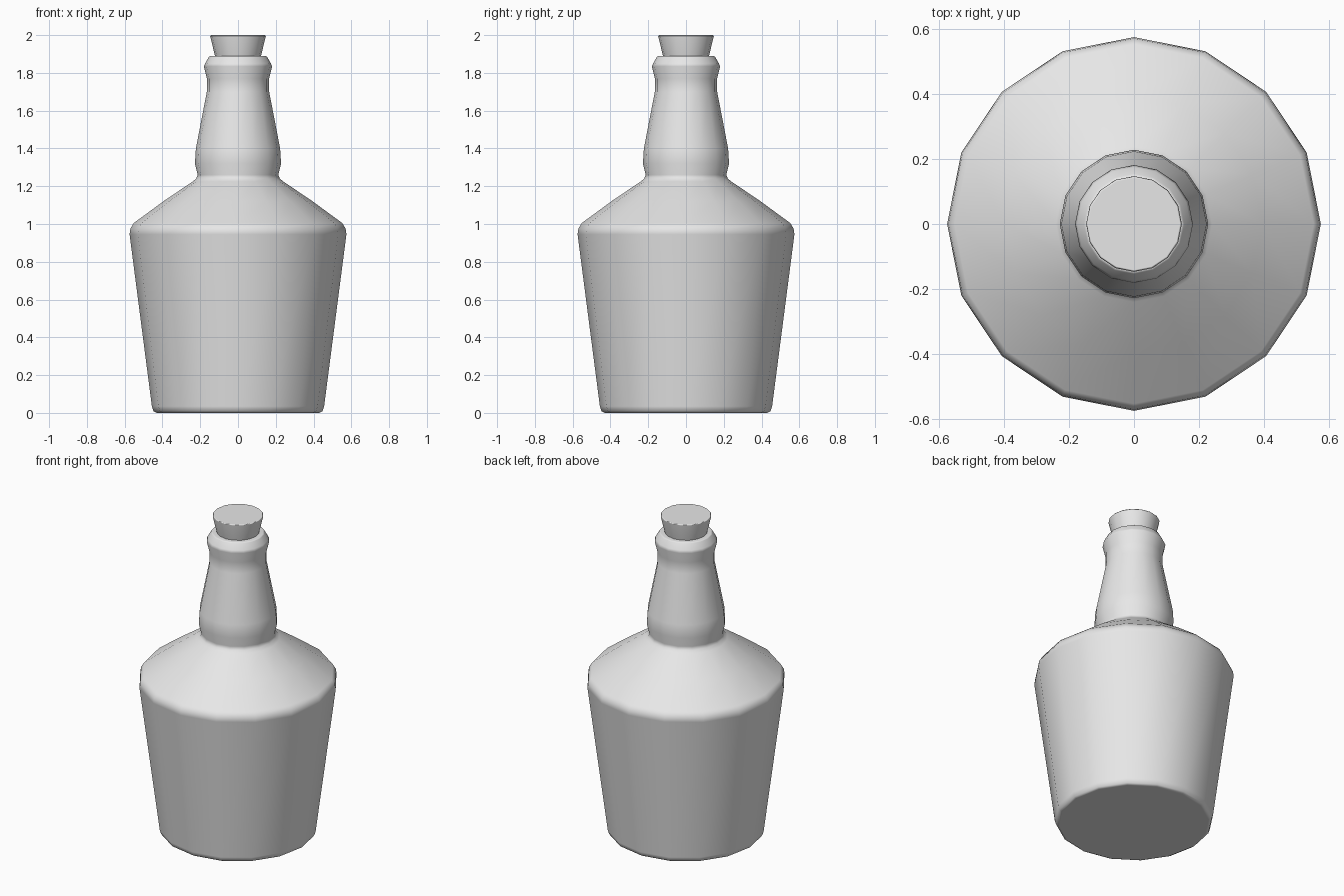
import bpy, bmesh
from math import cos, sin, tau

SIDES = 16

default = bpy.data.objects.get("Cube")
if default:
    bpy.data.objects.remove(default, do_unlink=True)

# One plain grey for the whole bottle
grey = bpy.data.materials.new("light_grey")
grey.use_nodes = True
colour = (0.8, 0.8, 0.8, 1)
grey.diffuse_color = colour
grey.node_tree.nodes["Principled BSDF"].inputs["Base Color"].default_value = colour


def lathe(name, profile):
    """Turn a (radius, height) profile into a closed, capped solid."""
    bm = bmesh.new()
    rings = []
    for r, z in profile:
        rings.append([bm.verts.new((r * cos(tau * i / SIDES), r * sin(tau * i / SIDES), z))
                      for i in range(SIDES)])
    for low, high in zip(rings, rings[1:]):
        for i in range(SIDES):
            j = (i + 1) % SIDES
            bm.faces.new((low[i], low[j], high[j], high[i]))
    bm.faces.new(rings[0][::-1])
    bm.faces.new(rings[-1])
    for face in bm.faces:
        face.smooth = True
    mesh = bpy.data.meshes.new(name)
    bm.to_mesh(mesh)
    bm.free()
    mesh.materials.append(grey)
    obj = bpy.data.objects.new(name, mesh)
    bpy.context.collection.objects.link(obj)
    # Large faces keep their shading, small bevels carry the rounding
    obj.modifiers.new("soft_edges", "WEIGHTED_NORMAL").weight = 80
    return obj


# Bottle: tapered body, sloping shoulder, bulging neck and rounded lip
lathe("bottle", [
    (0.43, 0.0), (0.447, 0.009), (0.456, 0.035),
    (0.574, 0.945), (0.57, 0.975), (0.552, 1.005),
    (0.395, 1.12), (0.24, 1.225), (0.222, 1.24), (0.213, 1.26),
    (0.228, 1.32), (0.223, 1.40), (0.165, 1.70), (0.165, 1.77),
    (0.181, 1.835), (0.174, 1.85), (0.154, 1.885), (0.145, 1.89), (0.11, 1.89),
])

# Cork: flares outward, with a fine bevel round the top
lathe("cork", [(0.115, 1.86), (0.122, 1.89), (0.147, 1.994), (0.141, 2.0)])
